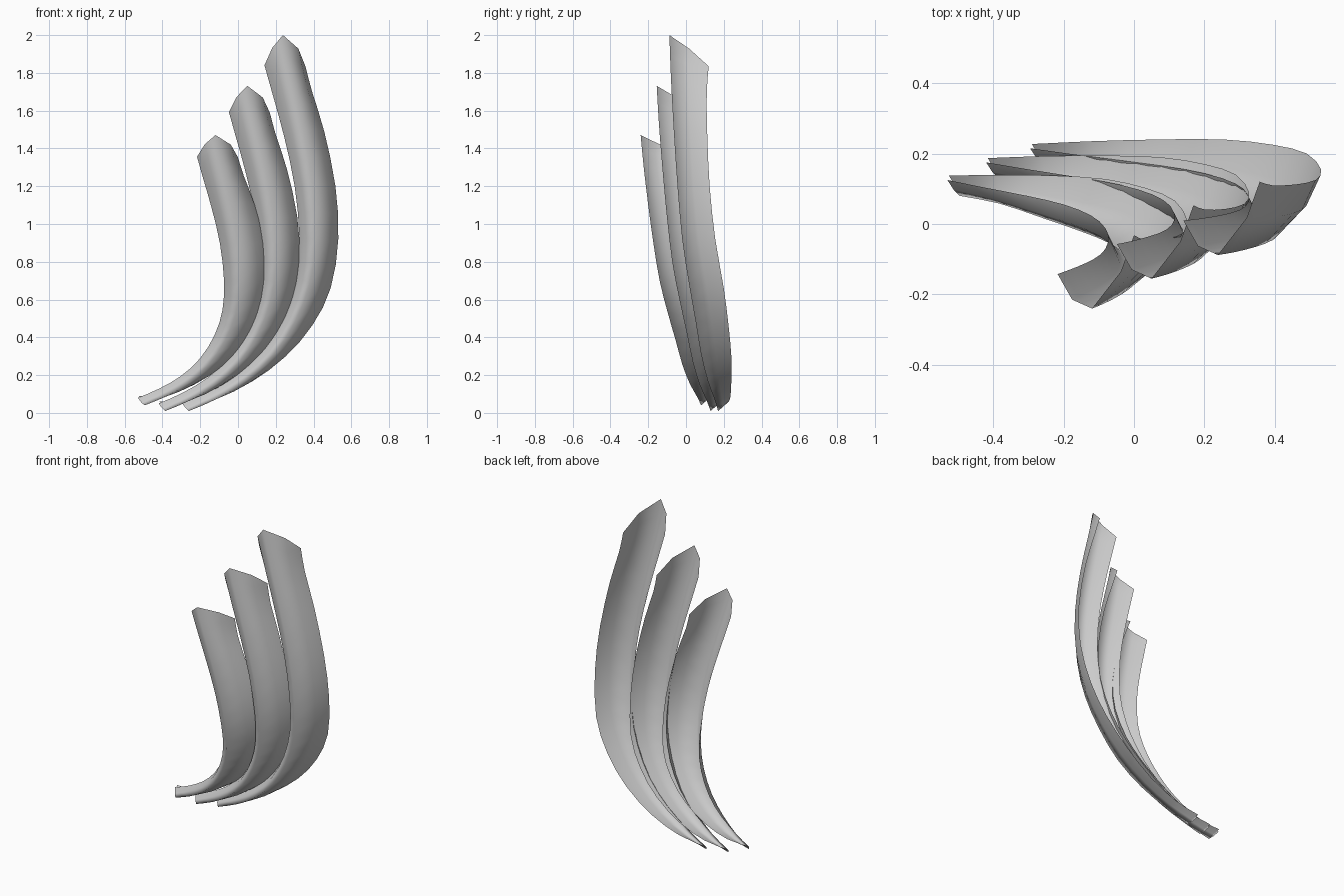
import bpy
from mathutils import Vector

# Stations of the tallest blade, base to tip:
# ridge point, then offsets to the outer (right/back) and inner (left) edges
STATIONS = [
    ((-0.26, 0.17, 0.01), (-0.03, 0.057, 0.05), (-0.035, 0.045, 0.04)),
    ((-0.11, 0.15, 0.075), (-0.01, 0.085, 0.01), (-0.04, 0.045, 0.04)),
    ((0.04, 0.115, 0.17), (0.03, 0.125, -0.005), (-0.035, 0.06, 0.04)),
    ((0.19, 0.08, 0.31), (0.06, 0.16, -0.01), (-0.045, 0.075, 0.035)),
    ((0.305, 0.05, 0.49), (0.085, 0.175, -0.025), (-0.055, 0.08, 0.03)),
    ((0.38, 0.015, 0.69), (0.105, 0.185, -0.03), (-0.07, 0.085, 0.02)),
    ((0.41, -0.02, 0.92), (0.115, 0.175, 0.0), (-0.085, 0.085, 0.01)),
    ((0.395, -0.045, 1.2), (0.115, 0.17, 0.0), (-0.095, 0.085, 0.0)),
    ((0.345, -0.065, 1.5), (0.107, 0.177, -0.01), (-0.1, 0.09, -0.04)),
    ((0.285, -0.08, 1.78), (0.105, 0.19, -0.08), (-0.1, 0.095, -0.1)),
    ((0.238, -0.088, 2.0), (0.119, 0.208, -0.165), (-0.098, 0.098, -0.16)),
]


def midpoint_on_curve(p, i):
    """Catmull-Rom midpoint between p[i] and p[i + 1]."""
    a, b = p[i], p[i + 1]
    before = p[i - 1] if i > 0 else a * 2 - b
    after = p[i + 2] if i + 2 < len(p) else b * 2 - a
    return (a + b) * 0.5625 - (before + after) * 0.0625


def refine(p):
    out = []
    for i in range(len(p) - 1):
        out += [p[i], midpoint_on_curve(p, i)]
    return out + [p[-1]]


def blade(name, base, sx, sz, y_base, y_tip, widen, pull):
    columns = [[] for _ in range(5)]
    for r, k, l in STATIONS:
        h = (r[2] - 0.01) / 1.99
        belly = 4 * h * (1 - h)            # strongest halfway up
        ridge = Vector((base[0] + (r[0] + 0.26) * sx,
                        r[1] + y_base + (y_tip - y_base) * h,
                        base[1] + (r[2] - 0.01) * sz))
        z_fit = 1 + (sz - 1) * h
        outer = ridge + Vector((k[0] + widen * belly, k[1] - pull * belly, k[2] * z_fit))
        inner = ridge + Vector((l[0], l[1], l[2] * z_fit))
        m_in, m_out = (inner + ridge) / 2, (outer + ridge) / 2
        bulge = (m_in - outer) * 0.15      # rounded cross-section
        bulge.x *= 0.3
        m_out += (m_out - inner) * 0.14
        m_in += bulge
        for col, p in zip(columns, (inner, m_in, ridge, m_out, outer)):
            col.append(p)
    columns = [refine(c) for c in columns]
    n = len(columns[0])
    verts = [p for c in columns for p in c]
    faces = [(c * n + i, (c + 1) * n + i, (c + 1) * n + i + 1, c * n + i + 1)
             for c in range(4) for i in range(n - 1)]
    mesh = bpy.data.meshes.new(name)
    mesh.from_pydata(verts, [], faces)
    mesh.shade_smooth()
    obj = bpy.data.objects.new(name, mesh)
    bpy.context.collection.objects.link(obj)


# Three nested curved blades, each shorter and further forward
blade("tall_blade", (-0.26, 0.01), 1.0, 1.0, 0.0, 0.0, 0.006, 0.0)
blade("middle_blade", (-0.385, 0.01), 0.873, 0.865, -0.04, -0.067, 0.012, 0.012)
blade("short_blade", (-0.495, 0.04), 0.755, 0.719, -0.09, -0.152, 0.025, 0.025)
